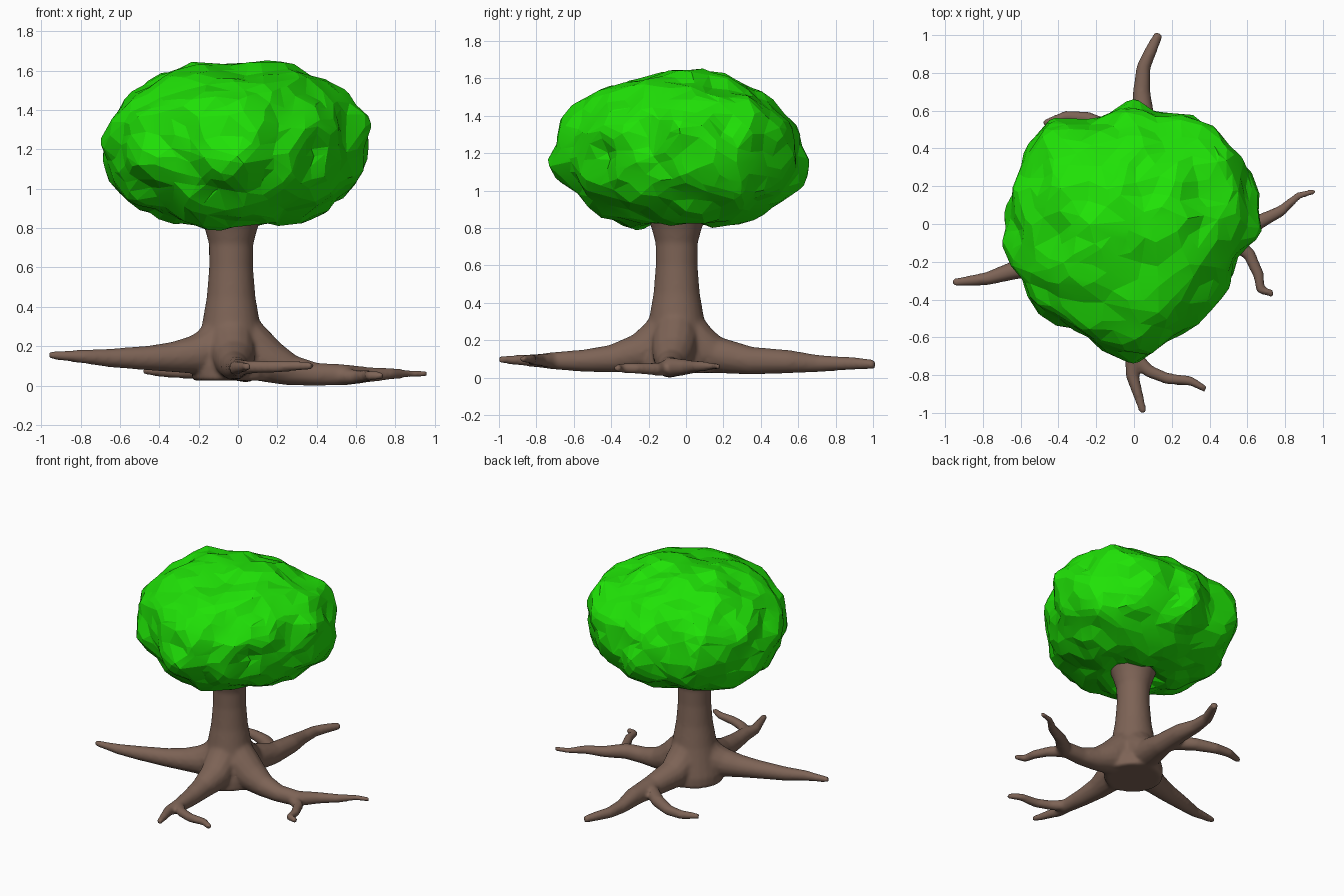
import bpy, bmesh, math
from mathutils import Vector, noise


def material(name, color):
    m = bpy.data.materials.new(name)
    m.diffuse_color = (*color, 1)
    return m


def make_object(name, bm, mat):
    bmesh.ops.recalc_face_normals(bm, faces=bm.faces)
    me = bpy.data.meshes.new(name)
    bm.to_mesh(me)
    bm.free()
    me.materials.append(mat)
    ob = bpy.data.objects.new(name, me)
    bpy.context.collection.objects.link(ob)
    return ob


def tube(bm, path, sides=14):
    """Closed tapered tube through (x, y, z, radius) points."""
    pts = [Vector(p[:3]) for p in path]
    rings = []
    for i, p in enumerate(pts):
        d = (pts[min(i + 1, len(pts) - 1)] - pts[max(i - 1, 0)]).normalized()
        ref = Vector((1, 0, 0)) if abs(d.z) > 0.9 else Vector((0, 0, 1))
        u = d.cross(ref).normalized()
        v = d.cross(u)
        ring = []
        for k in range(sides):
            a = 2 * math.pi * k / sides
            ring.append(bm.verts.new(p + (u * math.cos(a) + v * math.sin(a)) * path[i][3]))
        rings.append(ring)
    for r0, r1 in zip(rings, rings[1:]):
        for k in range(sides):
            n = (k + 1) % sides
            bm.faces.new((r0[k], r0[n], r1[n], r1[k]))
    bm.faces.new(rings[0])
    bm.faces.new(rings[-1])


bark = material("brown bark", (0.205, 0.125, 0.092))
leaf = material("bright green leaves", (0.014, 0.76, 0.002))

# Trunk: flared column
X, Y = -0.035, -0.05
bm = bmesh.new()
tube(bm, [(X, Y, z, r) for z, r in (
    (0.025, 0.2), (0.1, 0.2), (0.2, 0.175), (0.3, 0.15), (0.45, 0.124),
    (0.6, 0.112), (0.72, 0.113), (0.8, 0.135), (0.92, 0.18))], 24)

# Roots: four main ones, three of them forked
start = (X, Y, 0.34, 0.1)
tube(bm, [start, (-0.12, -0.09, 0.19, 0.12), (-0.22, -0.13, 0.155, 0.1),
          (-0.33, -0.165, 0.145, 0.078),
          (-0.45, -0.2, 0.14, 0.064), (-0.65, -0.25, 0.14, 0.048),
          (-0.78, -0.29, 0.147, 0.036), (-0.96, -0.31, 0.155, 0.02)])
tube(bm, [start, (0.07, -0.06, 0.19, 0.125), (0.17, -0.07, 0.115, 0.11),
          (0.28, -0.08, 0.075, 0.078),
          (0.4, -0.09, 0.056, 0.06), (0.55, -0.08, 0.054, 0.054),
          (0.66, 0.01, 0.055, 0.04), (0.78, 0.07, 0.06, 0.03),
          (0.87, 0.15, 0.06, 0.02), (0.96, 0.175, 0.06, 0.016)])
tube(bm, [(0.5, -0.08, 0.05, 0.045), (0.61, -0.16, 0.045, 0.035), (0.66, -0.27, 0.05, 0.03),
          (0.67, -0.35, 0.05, 0.026), (0.74, -0.37, 0.05, 0.02)])
tube(bm, [start, (-0.01, 0.05, 0.18, 0.12), (0.0, 0.16, 0.12, 0.1), (0.04, 0.35, 0.09, 0.075),
          (0.05, 0.55, 0.085, 0.063), (0.04, 0.7, 0.075, 0.047), (0.05, 0.83, 0.075, 0.038),
          (0.09, 0.92, 0.075, 0.033), (0.133, 1.01, 0.07, 0.024)])
tube(bm, [(0.03, 0.38, 0.09, 0.05), (-0.12, 0.5, 0.08, 0.045), (-0.25, 0.56, 0.07, 0.037),
          (-0.36, 0.57, 0.07, 0.031), (-0.48, 0.53, 0.075, 0.02)])
tube(bm, [start, (-0.03, -0.14, 0.2, 0.12), (-0.02, -0.25, 0.13, 0.105), (-0.02, -0.4, 0.1, 0.075),
          (-0.01, -0.55, 0.09, 0.06), (0.0, -0.7, 0.09, 0.048),
          (-0.01, -0.8, 0.09, 0.036), (0.05, -1.0, 0.097, 0.02)])
tube(bm, [(0.0, -0.7, 0.09, 0.04), (0.08, -0.78, 0.095, 0.034), (0.18, -0.82, 0.095, 0.031),
          (0.3, -0.83, 0.1, 0.026), (0.38, -0.875, 0.1, 0.019)])
for v in bm.verts:
    v.co.z = max(v.co.z, 0.0)
trunk = make_object("trunk_and_roots", bm, bark)

# Fuse trunk and roots into one organic skin
rm = trunk.modifiers.new("fuse", 'REMESH')
rm.mode = 'VOXEL'
rm.voxel_size = 0.012
rm.use_smooth_shade = True
sm = trunk.modifiers.new("soften", 'SMOOTH')
sm.factor = 0.5
sm.iterations = 8

# Canopy: flattened lumpy crown, plan radius every 22.5 degrees
PLAN = [0.655, 0.66, 0.66, 0.62, 0.64, 0.62, 0.69, 0.68,
        0.69, 0.69, 0.67, 0.66, 0.68, 0.65, 0.60, 0.60]
# Local swellings and dents: centre, reach, height
LOBES = [((0, -0.68, 1.1), 0.14, 0.035), ((0, 0.64, 1.1), 0.16, 0.03),
         ((0, 0.55, 1.45), 0.26, -0.06), ((-0.62, 0, 1.45), 0.22, -0.04),
         ((-0.05, -0.3, 0.82), 0.2, 0.035), ((-0.2, 0, 1.63), 0.12, 0.02),
         ((0.2, 0, 1.63), 0.12, 0.012), ((0, 0.1, 1.63), 0.09, -0.02),
         ((-0.12, -0.58, 0.98), 0.1, -0.04), ((0.4, -0.45, 1.15), 0.12, -0.02)]
bm = bmesh.new()
bmesh.ops.create_icosphere(bm, subdivisions=5, radius=1)
for v in bm.verts:
    d = v.co.normalized()
    a = (math.atan2(d.y, d.x) % (2 * math.pi)) / (2 * math.pi) * 16
    i, f = int(a) % 16, a % 1
    f = f * f * (3 - 2 * f)
    plan = PLAN[i] * (1 - f) + PLAN[(i + 1) % 16] * f
    # superellipse section
    h = math.hypot(d.x, d.y)
    k = (h ** 2.3 + abs(d.z) ** 2.3) ** (-1 / 2.3)
    p = Vector((d.x * k * plan, d.y * k * plan, d.z * k * 0.41 + 1.22))
    lump = noise.noise(p * 4.6 + Vector((3.1, 2.1, -3.8))) * 0.05
    lump += noise.noise(p * 9 + Vector((9.4, 2.2, 5.6))) * 0.02
    for c, reach, height in LOBES:
        lump += height * math.exp(-((p - Vector(c)).length / reach) ** 2)
    p += Vector((d.x, d.y, d.z * 1.3)).normalized() * lump
    # hollow around the trunk top
    t = math.hypot(p.x - X, p.y - Y)
    if d.z < 0 and t < 0.22:
        p.z += 0.07 * (1 - (t / 0.22) ** 2)
    v.co = p
for f in bm.faces:
    f.smooth = True
canopy = make_object("canopy", bm, leaf)
dec = canopy.modifiers.new("facets", 'DECIMATE')
dec.ratio = 0.25
# keep only the stronger creases crisp
bpy.context.view_layer.objects.active = canopy
canopy.select_set(True)
bpy.ops.object.modifier_apply(modifier="facets")
bpy.ops.object.shade_smooth_by_angle(angle=math.radians(9))
